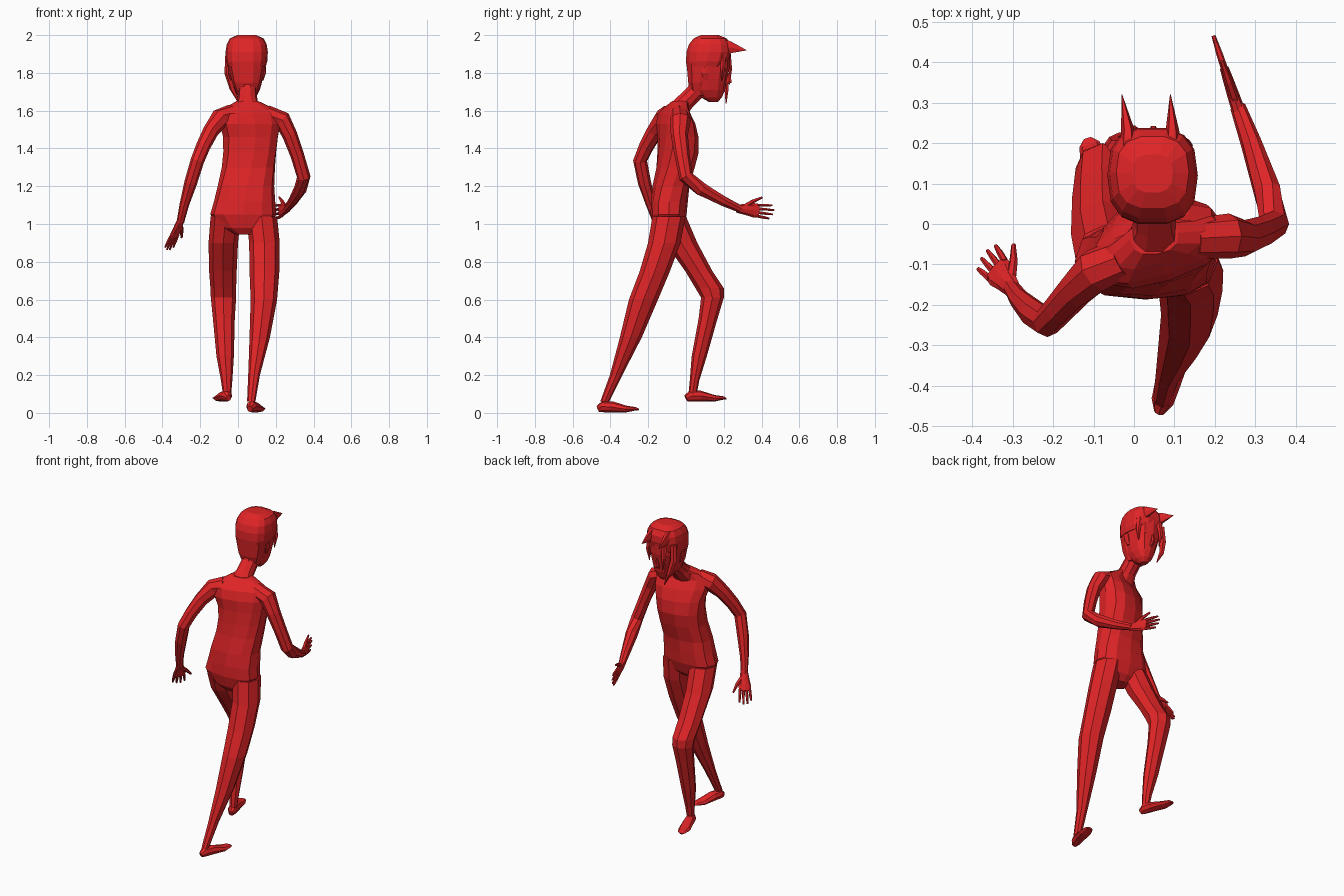
import bpy, bmesh, math
from mathutils import Vector as V

RED = bpy.data.materials.new("red")
RED.diffuse_color = (0.75, 0.018, 0.02, 1)


def loft(name, rings, n=8, hint=(0, 1, 0), flat=False, power=1.0):
    """Skin rings (x, y, z, half_width, half_depth[, yaw]) into a closed low-poly form.
    flat keeps the rings level; otherwise they stand square to the path.
    The depth direction follows hint."""
    bm = bmesh.new()
    pts = [V(r[:3]) for r in rings]
    loops = []
    for i, r in enumerate(rings):
        yaw = math.radians(r[5]) if len(r) > 5 else 0
        h = V((-math.sin(yaw), math.cos(yaw), 0)) if flat else V(hint)
        t = V((0, 0, 1)) if flat else (pts[min(i + 1, len(pts) - 1)] - pts[max(i - 1, 0)]).normalized()
        side = h.cross(t).normalized()
        up = t.cross(side)
        ring = []
        for k in range(n):
            a = 2 * math.pi * k / n
            c, s = math.cos(a), math.sin(a)
            c = math.copysign(abs(c) ** power, c) if abs(c) > 1e-6 else 0
            s = math.copysign(abs(s) ** power, s) if abs(s) > 1e-6 else 0
            ring.append(bm.verts.new(pts[i] + side * c * r[3] + up * s * r[4]))
        loops.append(ring)
    for a, b in zip(loops, loops[1:]):
        for k in range(n):
            bm.faces.new((a[k], a[(k + 1) % n], b[(k + 1) % n], b[k]))
    bm.faces.new(loops[0])
    bm.faces.new(loops[-1])
    bmesh.ops.recalc_face_normals(bm, faces=bm.faces)
    me = bpy.data.meshes.new(name)
    bm.to_mesh(me)
    bm.free()
    me.materials.append(RED)
    ob = bpy.data.objects.new(name, me)
    bpy.context.collection.objects.link(ob)
    return ob


def hand(name, wrist, tip, spread):
    """Flat palm, four fingers and a thumb on the +spread side."""
    w, t = V(wrist), V(tip)
    d = t - w
    s = V(spread)
    s = (s - d * s.dot(d) / d.length_squared).normalized()
    at = lambda f, k: w + d * f + s * k
    loft(name + "_palm", [(*at(-.08, 0), .017, .022), (*at(.2, 0), .015, .03),
                          (*at(.4, 0), .013, .038), (*at(.56, 0), .011, .036)], 8, s)
    for i, end in enumerate((.88, .98, 1.0, .93)):
        k = (i - 1.5) * .019
        loft(f"{name}_finger_{i + 1}", [(*at(.5, k), .009, .009), (*at(.75, k * 1.15), .008, .008),
                                        (*at(end, k * 1.25), .005, .005)], 6, s)
    loft(name + "_thumb", [(*at(.12, .012), .012, .014), (*at(.35, .045), .010, .011),
                           (*at(.62, .072), .005, .006)], 6, s)


# Torso, twisted from hips to shoulders
loft("torso", [
    (.035, -.10, .945, .05, .045), (.032, -.095, .98, .12, .075),
    (.028, -.092, 1.05, .175, .095), (.035, -.088, 1.12, .162, .098),
    (.042, -.08, 1.2, .15, .098, 4), (.055, -.055, 1.3, .142, .102, 8),
    (.062, -.042, 1.38, .143, .106, 12), (.066, -.042, 1.46, .15, .1, 15),
    (.064, -.055, 1.53, .168, .088, 18), (.06, -.062, 1.585, .17, .065, 18),
    (.055, -.05, 1.62, .12, .05, 16), (.05, -.03, 1.65, .06, .045, 8)],
    12, flat=True, power=.8)

# Neck and head
loft("neck", [(.05, -.045, 1.6, .075, .055), (.05, .0, 1.65, .053, .05),
              (.05, .05, 1.70, .05, .05), (.05, .085, 1.78, .055, .055)], 10)
loft("head", [
    (.05, .145, 1.645, .02, .022), (.05, .135, 1.67, .045, .055),
    (.05, .122, 1.71, .066, .085), (.048, .118, 1.77, .084, .1),
    (.046, .12, 1.83, .096, .112), (.046, .12, 1.9, .1, .115),
    (.046, .12, 1.96, .08, .09)], 12, flat=True, power=.85)

# Hair cap, with the nape below it
loft("hair_cap", [
    (.046, .105, 1.835, .101, .104), (.046, .112, 1.86, .109, .114),
    (.046, .12, 1.91, .112, .12), (.046, .125, 1.95, .106, .112),
    (.046, .128, 1.982, .09, .09), (.046, .125, 2.0, .05, .048)],
    14, flat=True, power=.75)
loft("back_hair", [(.048, .07, 1.68, .05, .04), (.047, .075, 1.75, .078, .066),
                   (.046, .085, 1.85, .1, .085)], 10, flat=True, power=.8)

# Two horn-like tufts and the hanging fringe locks
for x0, x1, label in ((-.015, -.03, "left"), (.095, .09, "right")):
    loft("tuft_" + label, [(x0, .18, 1.94, .022, .05), (x0, .23, 1.935, .017, .038),
                           (x1, .32, 1.92, .001, .001)], 6, (0, 0, 1))
loft("fringe_left", [(-.045, .19, 1.90, .022, .02), (-.05, .2, 1.8, .022, .018),
                     (-.03, .215, 1.72, .016, .013), (.005, .212, 1.64, .003, .003)], 6)
loft("fringe_middle", [(.0, .225, 1.9, .022, .014), (-.005, .235, 1.82, .016, .01),
                       (.005, .23, 1.74, .003, .003)], 6)
loft("fringe_right", [(.12, .195, 1.9, .022, .02), (.13, .195, 1.83, .016, .014),
                      (.125, .19, 1.76, .003, .003)], 6)

# Face: nose, eyes and ears
loft("nose", [(.048, .225, 1.8, .006, .008), (.048, .228, 1.755, .012, .018),
              (.048, .205, 1.74, .012, .01)], 6)
for sx, label in ((-1, "left"), (1, "right")):
    loft("eye_" + label, [(.047 + sx * .04, .209, 1.805, .022, .008),
                          (.047 + sx * .04, .212, 1.82, .022, .008)], 8, flat=True)
    loft("ear_" + label, [(.047 + sx * .08, .105, 1.76, .008, .012),
                          (.047 + sx * .092, .1, 1.8, .009, .022),
                          (.047 + sx * .095, .1, 1.83, .006, .018)], 6, flat=True)

# Arms: left swings back, right reaches ahead
loft("left_arm", [
    (-.03, -.085, 1.585, .05, .05), (-.095, -.115, 1.56, .052, .056),
    (-.145, -.165, 1.49, .042, .045), (-.185, -.21, 1.41, .038, .04),
    (-.215, -.243, 1.335, .036, .037), (-.25, -.22, 1.22, .034, .035),
    (-.285, -.185, 1.1, .025, .026), (-.305, -.155, 1.01, .02, .02)], 8)
hand("left_hand", (-.305, -.155, 1.015), (-.37, -.075, .862), (.6, .8, 0))
loft("right_arm", [
    (.15, -.035, 1.58, .05, .05), (.235, -.03, 1.55, .048, .056),
    (.275, -.035, 1.47, .04, .045), (.315, -.02, 1.36, .036, .04),
    (.348, .0, 1.25, .036, .038), (.33, .08, 1.185, .034, .038),
    (.29, .2, 1.12, .025, .028), (.257, .29, 1.078, .019, .02)], 8)
hand("right_hand", (.257, .285, 1.08), (.197, .465, 1.062), (0, 0, 1))

# Legs: left steps ahead, right trails
loft("left_leg", [
    (-.065, -.085, 1.04, .08, .085), (-.078, -.025, .9, .078, .085),
    (-.08, .068, .75, .073, .072), (-.078, .125, .66, .068, .075),
    (-.077, .14, .61, .067, .06), (-.075, .117, .5, .058, .05),
    (-.068, .07, .3, .046, .04), (-.06, .045, .17, .03, .025),
    (-.058, .035, .1, .022, .022)], 8, flat=True)
loft("right_leg", [
    (.125, -.09, 1.04, .082, .088), (.14, -.115, .9, .081, .086),
    (.14, -.165, .75, .079, .08), (.137, -.225, .6, .07, .077),
    (.115, -.292, .4, .054, .058), (.085, -.37, .2, .031, .033),
    (.07, -.43, .06, .022, .024)], 8, flat=True)


def foot(name, heel, toe, drop):
    """Wedge foot running from a rounded heel to a thin toe."""
    h, t = V(heel), V(toe)
    rings = []
    for f, w, hh in ((0, .014, .018), (.12, .028, .03), (.35, .032, .029),
                     (.72, .036, .017), (.93, .026, .009), (1, .01, .005)):
        p = h.lerp(t, f)
        rings.append((p.x, p.y, drop + hh + (.01 if f > .9 else 0), w, hh))
    loft(name, rings, 8, (0, 0, 1))


foot("left_foot", (-.05, 0, 0), (-.115, .212, 0), .06)
foot("right_foot", (.063, -.465, 0), (.125, -.252, 0), .003)
